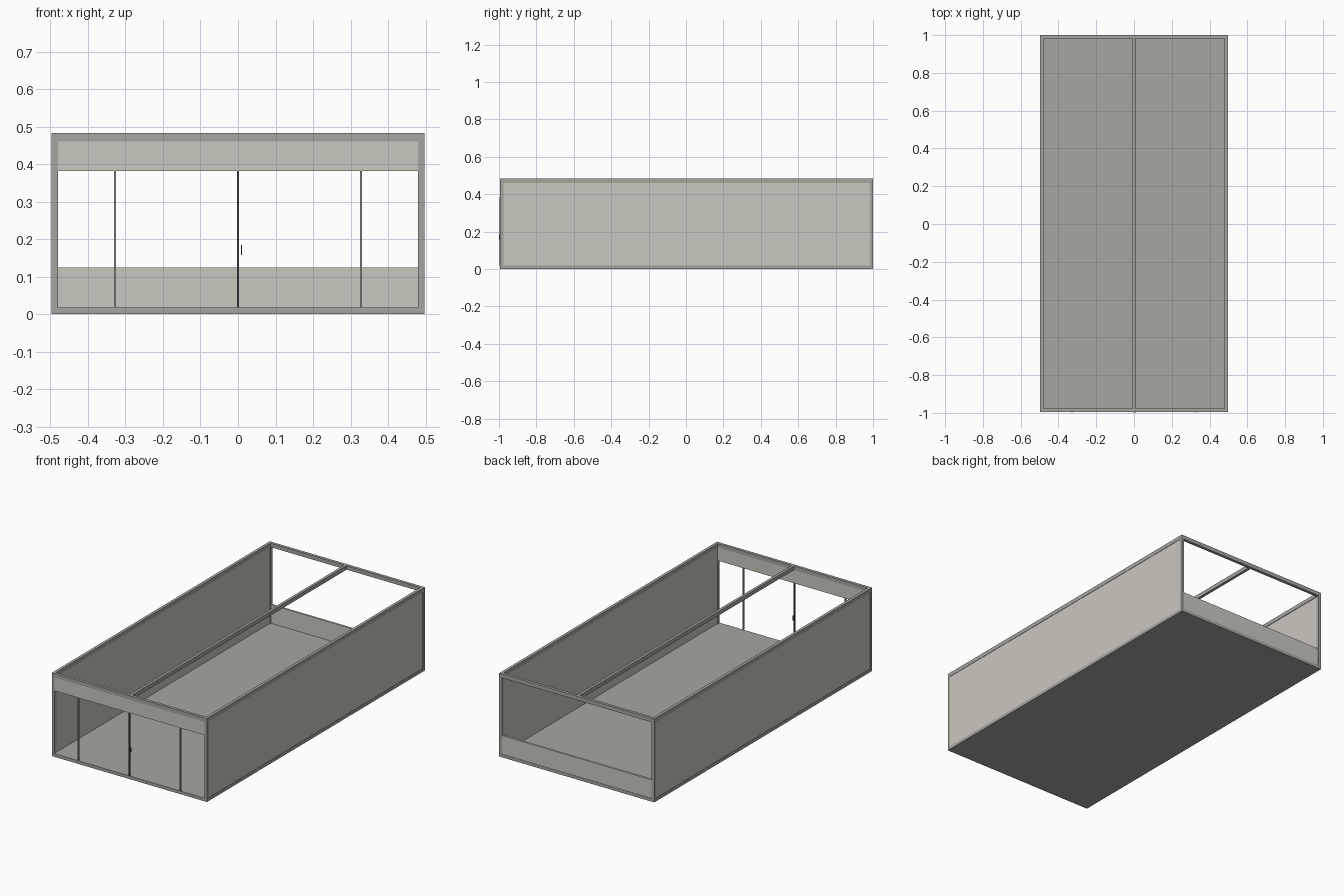
import bpy

cube = bpy.data.objects.get("Cube")
if cube:
    bpy.data.objects.remove(cube, do_unlink=True)


def material(name, rgb):
    m = bpy.data.materials.new(name)
    m.use_nodes = True
    m.diffuse_color = (*rgb, 1)
    m.node_tree.nodes["Principled BSDF"].inputs["Base Color"].default_value = (*rgb, 1)
    return m


WALL = material("warm_light_grey", (0.59, 0.58, 0.52))
FRAME = material("frame_grey", (0.38, 0.38, 0.35))
FLOOR = material("floor_grey", (0.38, 0.385, 0.355))
DARK = material("dark_metal", (0.08, 0.08, 0.08))


def box(name, x, y, z, mat):
    """Box from (min, max) pairs on each axis."""
    bpy.ops.mesh.primitive_cube_add(size=1, location=[sum(r) / 2 for r in (x, y, z)])
    ob = bpy.context.object
    ob.name = name
    ob.scale = [r[1] - r[0] for r in (x, y, z)]
    bpy.ops.object.transform_apply(location=False, rotation=False, scale=True)
    ob.data.materials.append(mat)
    return ob


def span(a, b, side):
    """Pair of distances from the centre, placed on the given side."""
    return tuple(sorted((a * side, b * side)))


W = 0.497                  # half width
FRONT, BACK = -0.994, 1.0  # frame ends
T = 0.017                  # frame thickness
LOW, HIGH, TOP = 0.018, 0.46, 0.483
IN = W - T
ends = {"front": (FRONT, FRONT + T), "back": (BACK - T, BACK)}
inner_y = (FRONT + T, BACK - T)

# Floor slab inside the bottom frame
box("floor", (-IN, IN), inner_y, (0, LOW), FLOOR)

# Bottom and top rails, corner posts
for level, z in (("bottom", (0, LOW)), ("top", (HIGH, TOP))):
    for end, y in ends.items():
        box(f"{level}_rail_{end}", (-W, W), y, z, FRAME)
    for side, s in (("left", 1), ("right", -1)):
        box(f"{level}_rail_{side}", span(IN, W, s), inner_y, z, FRAME)
for side, s in (("left", 1), ("right", -1)):
    for end, y in ends.items():
        box(f"corner_post_{end}_{side}", span(IN, W, s), y, (LOW, HIGH), FRAME)
    # Long side wall
    box(f"side_wall_{side}", span(IN + 0.003, W - 0.002, s), inner_y, (LOW, HIGH), WALL)

# Central roof beam
box("roof_beam", (-0.008, 0.008), inner_y, (HIGH, TOP), FRAME)

# Band above the doors and low wall at the back
box("front_band", (-IN, IN), (FRONT + 0.002, FRONT + 0.014), (0.382, HIGH), WALL)
box("back_low_wall", (-IN, IN), (BACK - 0.014, BACK - 0.002), (LOW, 0.125), WALL)

# Slim door bars and handle
for name, x, half, mat in (("left", 0.328, 0.003, FRAME), ("right", -0.328, 0.003, FRAME),
                           ("centre", 0, 0.002, DARK)):
    box(f"door_bar_{name}", (x - half, x + half), (-0.998, -0.988), (LOW, 0.382), mat)
box("door_handle", (0.008, 0.011), (-1.0, -0.99), (0.158, 0.185), DARK)
